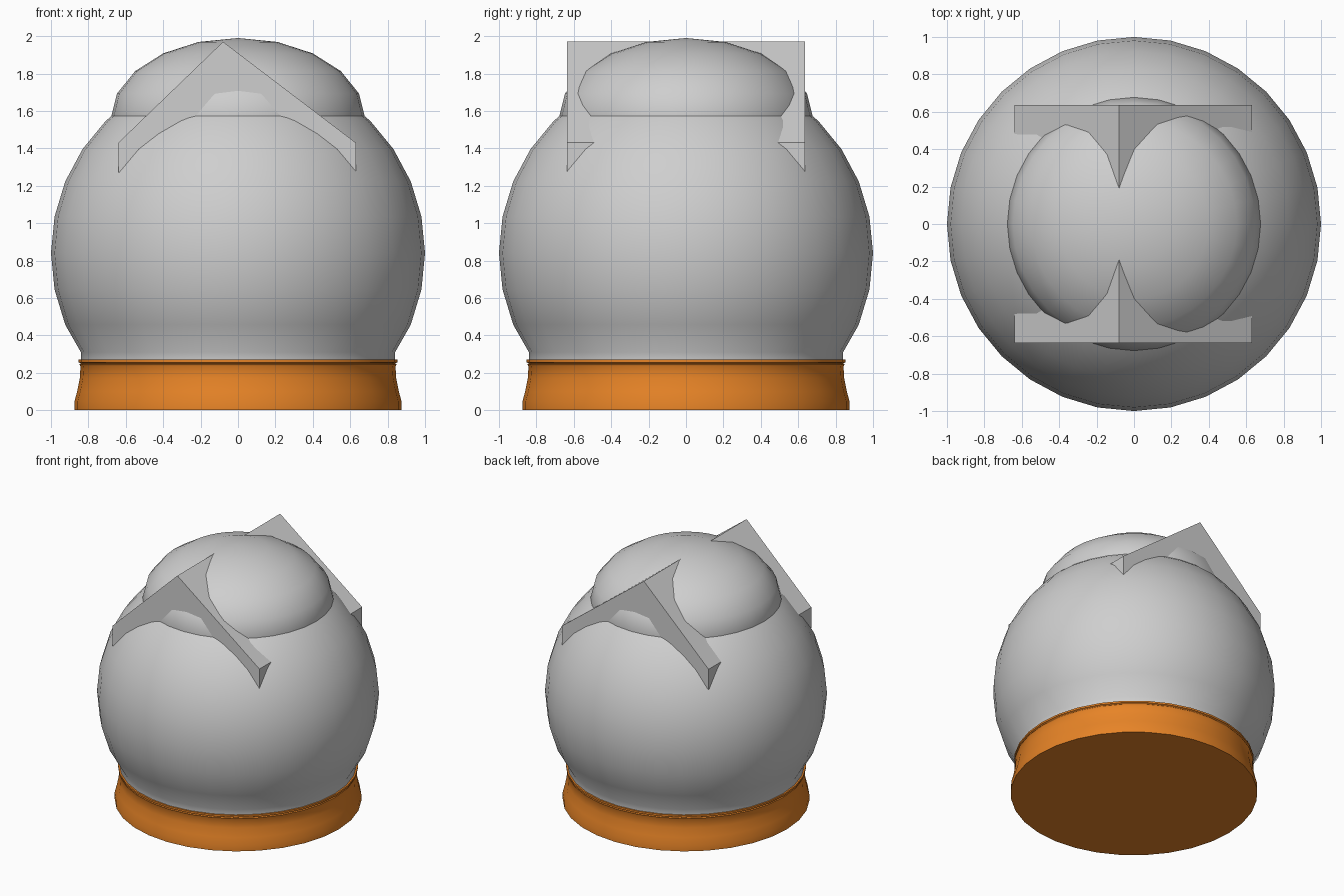
import bpy, bmesh, math

cube = bpy.data.objects.get("Cube")
if cube:
    bpy.data.objects.remove(cube, do_unlink=True)


def material(name, rgb):
    m = bpy.data.materials.new(name)
    m.use_nodes = True
    m.diffuse_color = (*rgb, 1)
    m.node_tree.nodes["Principled BSDF"].inputs["Base Color"].default_value = (*rgb, 1)
    return m


GREY = material("pale grey", (0.62, 0.62, 0.62))
ORANGE = material("orange", (0.8, 0.23, 0.02))
SIDES = 32


def finish(name, bm, mat, angle=None):
    bmesh.ops.remove_doubles(bm, verts=bm.verts, dist=1e-5)
    bmesh.ops.recalc_face_normals(bm, faces=bm.faces)
    mesh = bpy.data.meshes.new(name)
    bm.to_mesh(mesh)
    bm.free()
    mesh.materials.append(mat)
    ob = bpy.data.objects.new(name, mesh)
    bpy.context.collection.objects.link(ob)
    if angle:
        bpy.ops.object.select_all(action="DESELECT")
        ob.select_set(True)
        bpy.context.view_layer.objects.active = ob
        bpy.ops.object.shade_smooth_by_angle(angle=math.radians(angle))
    return ob


def lathe(name, profile, mat, angle=40):
    """Spin an (r, z) profile around the vertical axis."""
    bm = bmesh.new()
    verts = [bm.verts.new((r, 0, z)) for r, z in profile]
    edges = [bm.edges.new(pair) for pair in zip(verts, verts[1:])]
    bmesh.ops.spin(bm, geom=verts + edges, cent=(0, 0, 0), axis=(0, 0, 1),
                   angle=math.tau, steps=SIDES, use_duplicate=False)
    return finish(name, bm, mat, angle)


def arc(r, h, z, start, stop, steps):
    """Points of an ellipse from one latitude to another, in degrees."""
    span = [math.radians(start + (stop - start) * i / steps) for i in range(steps + 1)]
    return [(max(0, r * math.cos(a)), z + h * math.sin(a)) for a in span]


# Plinth with a flared foot, groove and rim
lathe("base", [(0, 0), (0.875, 0), (0.875, 0.045), (0.86, 0.1), (0.846, 0.17),
               (0.842, 0.235), (0.848, 0.245), (0.84, 0.25), (0.852, 0.256),
               (0.852, 0.27), (0, 0.27)], ORANGE)

# Globe with a short straight neck at the bottom
lathe("globe", [(0.84, 0.26), (0.84, 0.31)] + arc(1, 1, 0.84, -22.5, 90, 10), GREY)

# Flattened dome on top of the globe
lathe("dome", arc(0.68, 0.43, 1.56, -90, 90, 10), GREY)

# Gabled roof, a solid prism running front to back through the dome
gable = [(-0.64, 1.27), (0.63, 1.27), (0.63, 1.43), (-0.08, 1.97), (-0.64, 1.43)]
bm = bmesh.new()
face = bm.faces.new([bm.verts.new((x, -0.635, z)) for x, z in gable])
extruded = bmesh.ops.extrude_face_region(bm, geom=[face])["geom"]
bmesh.ops.translate(bm, vec=(0, 1.27, 0),
                    verts=[v for v in extruded if isinstance(v, bmesh.types.BMVert)])
bm.faces.ensure_lookup_table()
if not face.is_valid or len(bm.faces) < 7:
    bmesh.ops.holes_fill(bm, edges=bm.edges)
finish("roof", bm, GREY)
